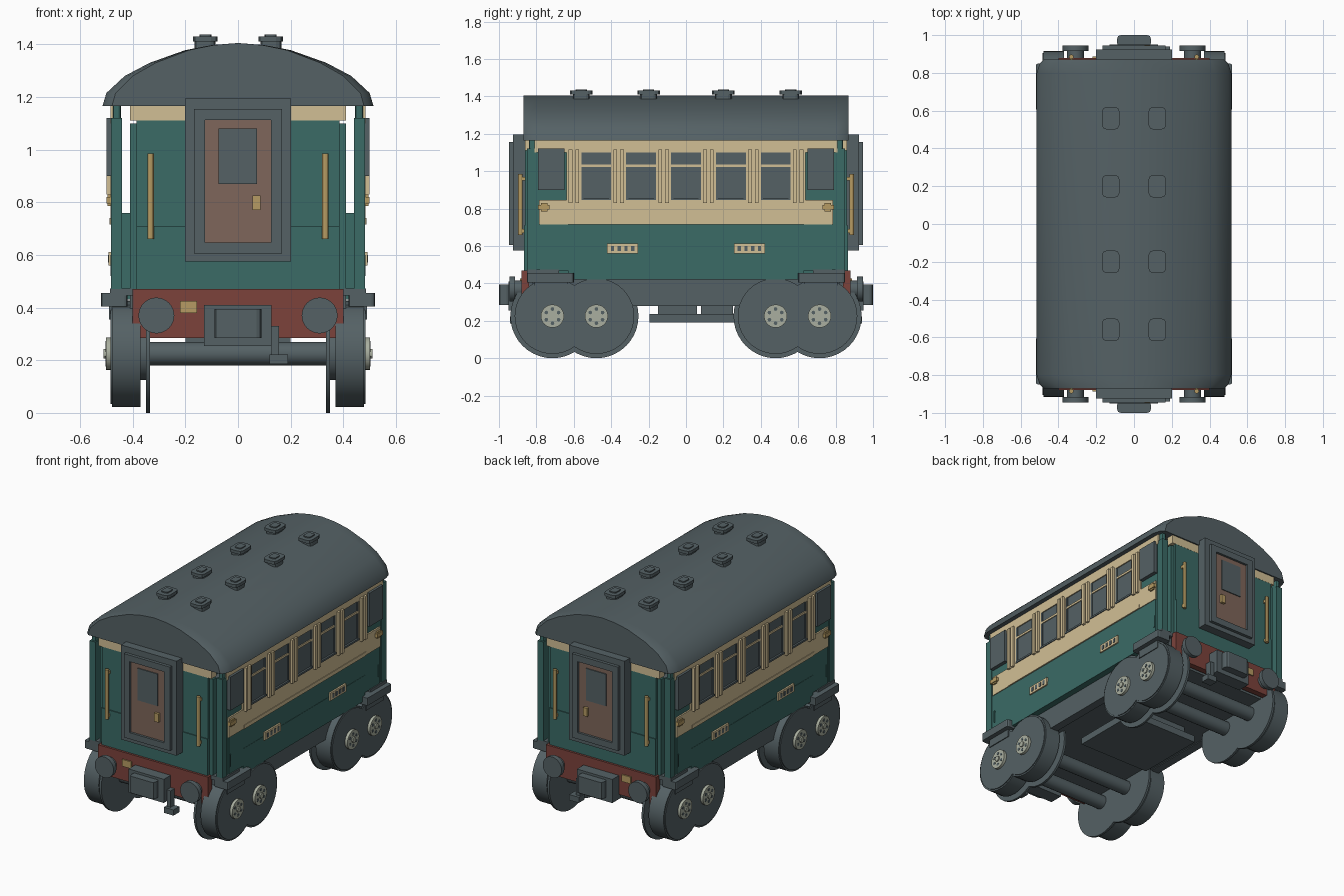
import bpy, bmesh
from math import sin, cos, pi
from mathutils import Matrix, Vector

old = bpy.data.objects.get("Cube")
if old:
    bpy.data.objects.remove(old)


def material(name, r, g, b):
    m = bpy.data.materials.new(name)
    m.use_nodes = True
    m.diffuse_color = (r, g, b, 1)
    node = next(n for n in m.node_tree.nodes if n.type == "BSDF_PRINCIPLED")
    node.inputs["Base Color"].default_value = (r, g, b, 1)
    node.inputs["Roughness"].default_value = 0.7
    return m


grey = material("slate grey", .09, .12, .13)
green = material("dark teal green", .043, .145, .132)
cream = material("cream", .64, .52, .3)
red = material("dark red", .2, .055, .044)
brown = material("door brown", .21, .133, .103)
brass = material("brass", .47, .33, .125)
silver = material("pale hub grey", .4, .43, .35)


def finish(name, bm, mat, mirror, smooth=False):
    """Turn a bmesh into an object mirrored about the given world axes."""
    bmesh.ops.recalc_face_normals(bm, faces=bm.faces)
    mesh = bpy.data.meshes.new(name)
    bm.to_mesh(mesh)
    bm.free()
    mesh.materials.append(mat)
    ob = bpy.data.objects.new(name, mesh)
    bpy.context.collection.objects.link(ob)
    if mirror:
        mod = ob.modifiers.new("mirror", "MIRROR")
        mod.use_axis = ["X" in mirror, "Y" in mirror, False]
        mod.use_mirror_merge = False
    if smooth:
        bpy.ops.object.select_all(action="DESELECT")
        ob.select_set(True)
        bpy.context.view_layer.objects.active = ob
        bpy.ops.object.shade_smooth_by_angle(angle=pi / 6)
    return ob


def box(name, mat, x, y, z, mirror="XY", bevel=0):
    """Box from (low, high) ranges; bevel rounds its vertical edges."""
    bm = bmesh.new()
    lo, hi = Vector((x[0], y[0], z[0])), Vector((x[1], y[1], z[1]))
    bmesh.ops.create_cube(bm, size=1, matrix=Matrix.Translation((lo + hi) / 2)
                          @ Matrix.Diagonal((*(hi - lo), 1)))
    if bevel:
        upright = [e for e in bm.edges
                   if abs(e.verts[0].co.z - e.verts[1].co.z) > .001]
        bmesh.ops.bevel(bm, geom=upright, offset=bevel, segments=2,
                        profile=.5, affect="EDGES")
    return finish(name, bm, mat, mirror)


def tube(name, mat, axis, span, at, r, sides=24, mirror="XY"):
    """Cylinder along X, Y or Z; at holds the two other coordinates."""
    bm = bmesh.new()
    mid = (span[0] + span[1]) / 2
    if axis == "X":
        place, turn = (mid, *at), Matrix.Rotation(pi / 2, 4, "Y")
    elif axis == "Y":
        place, turn = (at[0], mid, at[1]), Matrix.Rotation(pi / 2, 4, "X")
    else:
        place, turn = (*at, mid), Matrix.Identity(4)
    bmesh.ops.create_cone(bm, cap_ends=True, segments=sides, radius1=r,
                          radius2=r, depth=span[1] - span[0],
                          matrix=Matrix.Translation(place) @ turn)
    return finish(name, bm, mat, mirror, smooth=True)


def frame(name, mat, half, z, rim, y):
    """Rectangular ring standing on the end wall."""
    box(name + "_post", mat, (half - rim, half), y, z)
    for part, low in (("_sill", z[0]), ("_head", z[1] - rim)):
        box(name + part, mat, (rim - half, half - rim), y, (low, low + rim), "Y")


# Arched roof, lofted with rounded plan corners
half_arch = [(.515, 1.165), (.5, 1.215), (.43, 1.28), (.335, 1.33),
             (.2, 1.378), (.1, 1.397)]
arch = half_arch + [(0, 1.405)] + [(-x, z) for x, z in reversed(half_arch)]
bm = bmesh.new()
rings = []
for y, s in ((-.87, .93), (-.85, .97), (-.8, 1), (.8, 1), (.85, .97), (.87, .93)):
    rings.append([bm.verts.new((x * s, y, z)) for x, z in arch])
for a, b in zip(rings, rings[1:]):
    for i in range(len(arch)):
        j = (i + 1) % len(arch)
        bm.faces.new((a[i], a[j], b[j], b[i]))
bm.faces.new(rings[0])
bm.faces.new(rings[-1])
finish("roof", bm, grey, "", smooth=True)

# Roof ventilators
for y in (.2, .56):
    box("vent_base", grey, (.085, .165), (y - .045, y + .045), (1.37, 1.41), bevel=.02)
    box("vent_cap", grey, (.077, .17), (y - .06, y + .06), (1.41, 1.43), bevel=.025)
    box("vent_top", grey, (.1, .147), (y - .03, y + .03), (1.43, 1.437), bevel=.012)

# Side walls
box("side_wall", green, (.445, .475), (-.84, .84), (.47, 1.17), "X", .01)
box("inner_wall", green, (.39, .46), (-.79, .79), (.43, .76), "X")
box("lower_panel", green, (.44, .482), (-.63, .63), (.42, .585), "X")
box("upper_panel", green, (.44, .48), (-.78, .78), (.47, .715), "X")
box("corner_post", green, (.44, .482), (.8, .85), (.47, 1.12))
box("waist_band", cream, (.45, .485), (-.785, .785), (.715, .845), "X")
box("waist_moulding", cream, (.45, .489), (-.63, .63), (.715, .74), "X")
box("side_header", cream, (.45, .485), (-.81, .81), (1.1, 1.165), "X")

# Five side windows with mullions between them
pitch = .24
for i in range(-2, 3):
    y = i * pitch
    box("side_window", grey, (.45, .478), (y - .08, y + .08), (.845, 1.1), "X")
    box("window_bar", cream, (.47, .484), (y - .08, y + .08), (1.022, 1.036), "X")
    box("window_sill", grey, (.47, .49), (y - .08, y + .08), (.845, .857), "X")
    for s in (-1, 1):
        e = y + s * .074
        box("window_post", grey, (.47, .484), (e - .006, e + .006), (.85, 1.1), "X")
for i in range(6):
    y = (i - 2.5) * pitch
    box("mullion", cream, (.45, .485), (y - .04, y + .04), (.845, 1.1), "X")
    for s in (-1, 1):
        e = y + s * .018
        box("pilaster", cream, (.47, .5), (e - .01, e + .01), (.83, 1.115), "X")

# Side doors at the ends, with handles
box("door_window", grey, (.45, .5), (.65, .79), (.9, 1.12))
box("side_handle", brass, (.48, .5), (.73, .79), (.795, .82))
box("handle_mount", brass, (.48, .495), (.74, .775), (.785, .83))
box("door_seam", green, (.47, .485), (.765, .775), (.52, .6))

# Slotted side plates
box("side_plate", cream, (.475, .491), (.257, .423), (.56, .612))
for i in range(4):
    y = .285 + i * .036
    box("plate_slot", grey, (.485, .494), (y - .009, y + .009), (.572, .6))

# End walls
box("end_wall", green, (-.385, .385), (.81, .86), (.47, 1.11), "Y")
box("end_lower_panel", green, (-.385, .385), (.82, .866), (.47, .71), "Y")
box("end_wall_edge", green, (.38, .41), (.81, .845), (.47, 1.1))
box("end_header", cream, (-.41, .41), (.81, .861), (1.11, 1.17), "Y")
tube("handrail", brass, "Z", (.66, .985), (.332, .885), .012, 12)
for z in (.68, .96):
    box("rail_bracket", brass, (.324, .34), (.85, .885), (z - .01, z + .01))

# Gangway and end door
frame("gangway_frame", grey, .202, (.575, 1.195), .04, (.85, .925))
frame("gangway_face", grey, .167, (.605, 1.155), .042, (.85, .945))
box("end_door", brown, (-.128, .128), (.85, .93), (.645, 1.12), "Y")
box("end_door_window", grey, (-.075, .072), (.925, .936), (.87, 1.08), "Y")
box("end_door_handle", brass, (.055, .085), (.925, .947), (.77, .825), "Y")

# Buffer beam, buffers and coupling
box("buffer_beam", red, (-.4, .4), (.84, .88), (.285, .47), "Y")
box("beam_plate", brass, (-.22, -.155), (.87, .888), (.38, .425), "Y")
tube("buffer_stem", grey, "Y", (.87, .92), (.31, .37), .045)
tube("buffer_head", grey, "Y", (.915, .945), (.31, .37), .068, 32)
box("coupling_base", grey, (-.13, .127), (.86, .95), (.255, .41), "Y")
box("coupling_head", grey, (-.09, .09), (.94, 1), (.285, .395), "Y", .02)
box("hose", grey, (.127, .155), (.88, .92), (.19, .33), "Y")
box("hose_end", grey, (.12, .19), (.88, .94), (.185, .222), "Y")

# Underframe
box("chassis", grey, (-.41, .41), (-.82, .82), (.285, .47), "")
box("sole_bar", grey, (.38, .435), (-.63, .63), (.28, .425), "X")
box("equipment_box", grey, (-.26, .26), (-.195, .275), (.19, .235), "")
box("equipment_mount", grey, (-.2, .2), (.08, .25), (.23, .29), "")
box("equipment_hanger", grey, (-.2, .2), (-.15, .06), (.23, .29), "")
box("step_board", grey, (.42, .52), (.6, .85), (.405, .455), bevel=.012)
box("step_support", grey, (.4, .49), (.63, .81), (.355, .41))
box("step_riser", grey, (.4, .487), (.68, .85), (.445, .473))

# Wheels, hubs and axles
axle_z = .225
for y in (.479, .714):
    tube("axle", grey, "X", (-.37, .37), (y, axle_z), .045, 20, "Y")
    tube("wheel_flange", grey, "X", (.335, .35), (y, axle_z), axle_z, 40)
    tube("wheel_core", grey, "X", (.345, .375), (y, axle_z), .1)
    tube("wheel_tread", grey, "X", (.37, .478), (y, axle_z), .202, 40)
    tube("wheel_face", grey, "X", (.4, .484), (y, axle_z), .192, 40)
    tube("hub", silver, "X", (.47, .502), (y, axle_z), .062)
    tube("hub_cap", silver, "X", (.49, .51), (y, axle_z), .018, 12)
    for k in range(6):
        a = k * pi / 3 + pi / 6
        spot = (y + .038 * cos(a), axle_z + .038 * sin(a))
        tube("hub_hole", grey, "X", (.495, .504), spot, .01, 8)
